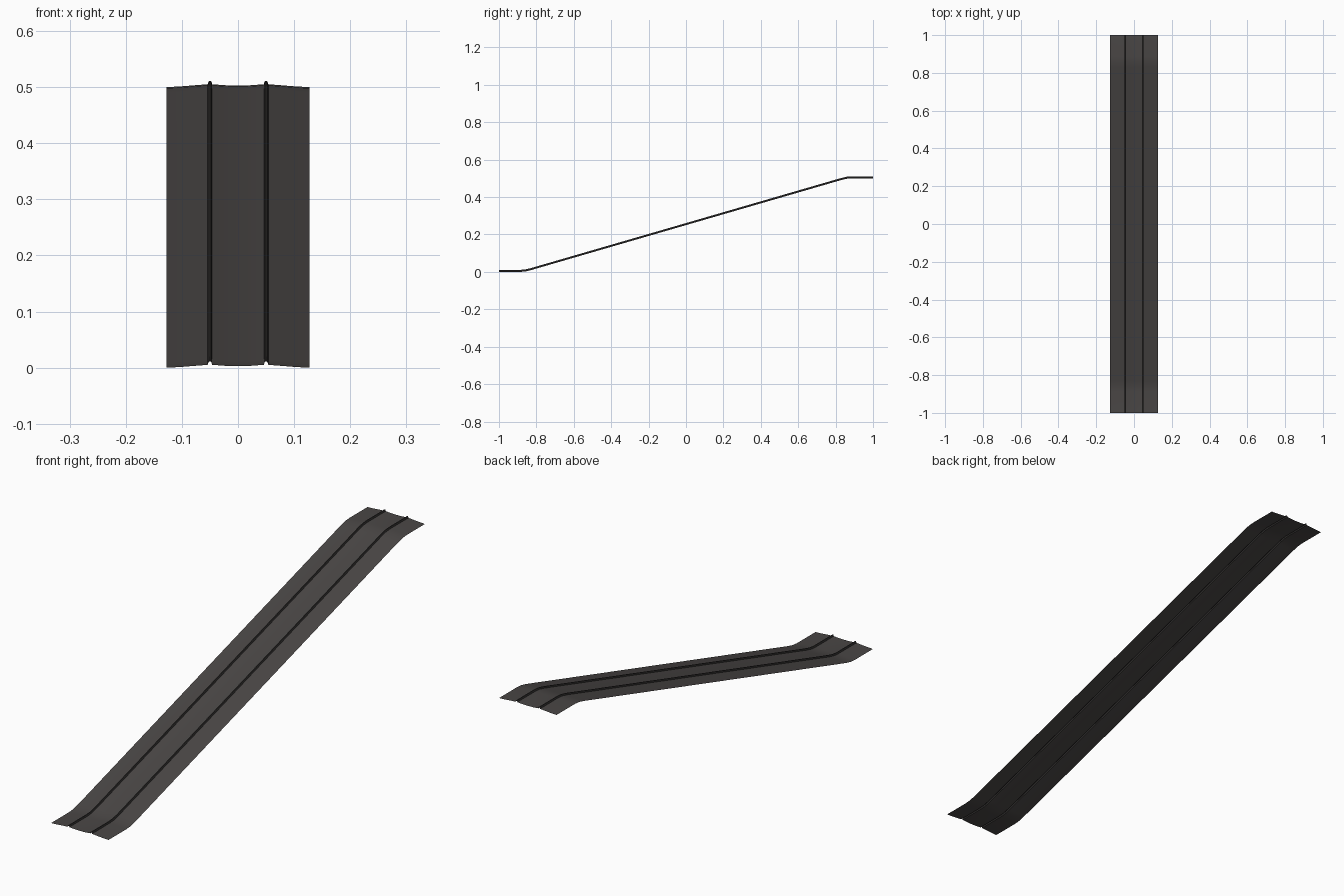
import bpy, math

if "Cube" in bpy.data.objects:
    bpy.data.objects.remove(bpy.data.objects["Cube"])

def material(name, rgb):
    m = bpy.data.materials.new(name)
    m.diffuse_color = (*rgb, 1)
    m.use_nodes = True
    m.node_tree.nodes["Principled BSDF"].inputs["Base Color"].default_value = m.diffuse_color
    return m

GRAVEL = material("dark gravel", (0.068, 0.062, 0.060))
STEEL = material("dark steel", (0.032, 0.030, 0.029))

# Side path (y, z): flat, soft bend, ramp, soft bend, flat
PATH = [(-1, 0), (-0.885, 0), (-0.86, 0.002), (-0.83, 0.009),
        (0.83, 0.491), (0.86, 0.498), (0.885, 0.5), (1, 0.5)]

def sweep(name, profile, mat):
    """Sweep an open x-z profile along the path as a single sheet."""
    n = len(profile)
    verts = [(x, y, z + h) for y, z in PATH for x, h in profile]
    faces = [(r * n + i, r * n + i + 1, (r + 1) * n + i + 1, (r + 1) * n + i)
             for r in range(len(PATH) - 1) for i in range(n - 1)]
    me = bpy.data.meshes.new(name)
    me.from_pydata(verts, [], faces)
    me.materials.append(mat)
    ob = bpy.data.objects.new(name, me)
    bpy.context.collection.objects.link(ob)
    bpy.context.view_layer.objects.active = ob
    ob.select_set(True)
    bpy.ops.object.shade_smooth_by_angle(angle=math.radians(40))
    ob.select_set(False)

# Gravel bed: two drooping shoulders and a slightly dished middle
shoulder = [(0.054, 0.005), (0.08, 0.003), (0.105, 0.001), (0.127, 0.0)]
sweep("right_shoulder", shoulder, GRAVEL)
sweep("left_shoulder", [(-x, h) for x, h in reversed(shoulder)], GRAVEL)
sweep("bed_middle", [(-0.046, 0.005), (-0.023, 0.0033), (0, 0.0027),
                     (0.023, 0.0033), (0.046, 0.005)], GRAVEL)

# Hollow raised rails
rail = [(-0.004, 0.005), (-0.003, 0.0085), (-0.0018, 0.011),
        (0.0018, 0.011), (0.003, 0.0085), (0.004, 0.005)]
for side, cx in (("left", -0.05), ("right", 0.05)):
    sweep(side + "_rail", [(cx + x, h) for x, h in rail], STEEL)
